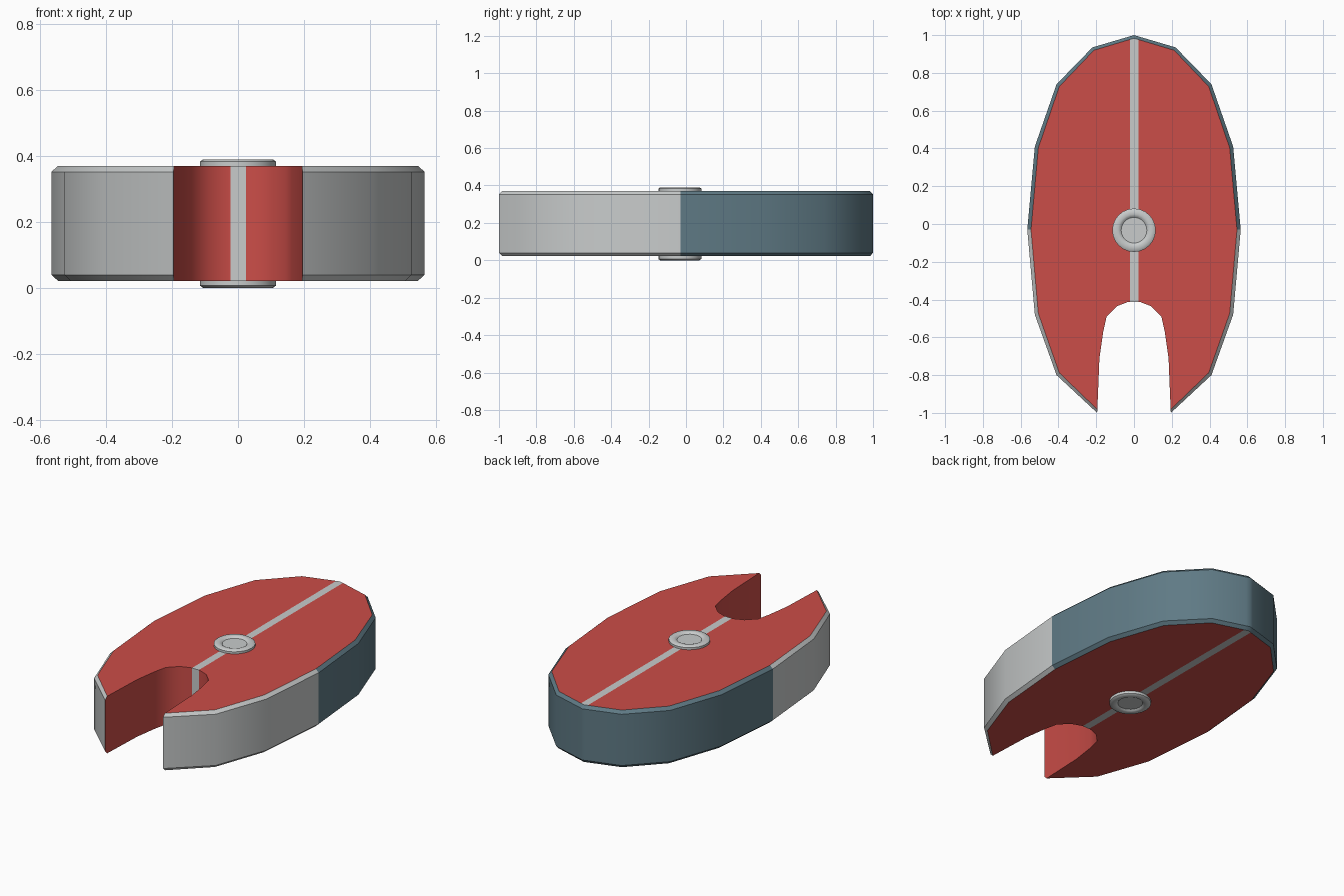
import bpy, bmesh, math

if "Cube" in bpy.data.objects:
    bpy.data.objects.remove(bpy.data.objects["Cube"])


def material(name, rgb):
    m = bpy.data.materials.new(name)
    m.diffuse_color = (*rgb, 1)
    m.use_nodes = True
    m.node_tree.nodes["Principled BSDF"].inputs["Base Color"].default_value = m.diffuse_color
    return m


RED = material("red", (0.60, 0.075, 0.065))
GREY = material("light grey", (0.58, 0.60, 0.60))
BLUE = material("slate blue", (0.115, 0.195, 0.235))


def finish(bm, name, mats, angle):
    bmesh.ops.recalc_face_normals(bm, faces=bm.faces)
    me = bpy.data.meshes.new(name)
    bm.to_mesh(me)
    bm.free()
    for m in mats:
        me.materials.append(m)
    ob = bpy.data.objects.new(name, me)
    bpy.context.collection.objects.link(ob)
    bpy.ops.object.select_all(action='DESELECT')
    ob.select_set(True)
    bpy.context.view_layer.objects.active = ob
    bpy.ops.object.shade_smooth_by_angle(angle=math.radians(angle))
    return ob


# Body outline: right half of the rim, then of the notch
rim = [(0, 1.0), (0.22, 0.935), (0.41, 0.74), (0.525, 0.41), (0.565, -0.03),
       (0.525, -0.48), (0.41, -0.80), (0.195, -1.0)]
notch = [(0.183, -0.71), (0.163, -0.57), (0.145, -0.49), (0.09, -0.435), (0.03, -0.412)]
half = rim + notch
outline = half + [(-x, y) for x, y in reversed(half[1:])]
n = len(outline)
R, N = len(rim), len(notch)


def is_rim(i):
    return i < R or i > n - R


def inset(i):
    x, y = outline[i]
    if not is_rim(i):
        return x, y
    if i in (R - 1, n - R + 1):
        return x * 0.995, y + 0.018
    return x * 0.965, -0.03 + (y + 0.03) * 0.984


# Body: chamfered slab, colours by face position
bm = bmesh.new()
rings = []
for z, small in ((0.022, True), (0.04, False), (0.352, False), (0.37, True)):
    rings.append([bm.verts.new((*(inset(i) if small else outline[i]), z)) for i in range(n)])
for a, b in zip(rings, rings[1:]):
    for i in range(n):
        j = (i + 1) % n
        if is_rim(i) and is_rim(j):
            f = bm.faces.new((a[i], a[j], b[j], b[i]))
            f.material_index = 2 if (a[i].co.y + a[j].co.y) / 2 > -0.03 else 1
# Notch walls run full height so that they stay flat
for i in range(R - 1, n - R + 1):
    for a, b in zip(rings, rings[1:]):
        bm.faces.new((a[i], a[i + 1], b[i + 1], b[i]))
for r in (rings[0], rings[-1]):
    bm.faces.new(r)

# Centre stripe cut into the caps and the notch wall
LEFT, RIGHT = -0.022, 0.024
for x in (LEFT, RIGHT):
    bmesh.ops.bisect_plane(bm, geom=bm.verts[:] + bm.edges[:] + bm.faces[:],
                           plane_co=(x, 0, 0), plane_no=(1, 0, 0))
for f in bm.faces:
    if f.material_index == 0 and LEFT < f.calc_center_median().x < RIGHT:
        f.material_index = 1
finish(bm, "body", (RED, GREY, BLUE), 36)

# Hub: lathed pin with a dished face at each end
top = [(0, 0.380), (0.068, 0.380), (0.076, 0.387), (0.084, 0.390), (0.105, 0.390), (0.115, 0.383)]
profile = top + [(r, 0.39 - z) for r, z in reversed(top)]
bm = bmesh.new()
vs = [bm.verts.new((r, 0, z)) for r, z in profile]
es = [bm.edges.new(p) for p in zip(vs, vs[1:])]
bmesh.ops.spin(bm, geom=vs + es, cent=(0, 0, 0), axis=(0, 0, 1),
               angle=math.tau, steps=24, use_duplicate=False)
bmesh.ops.remove_doubles(bm, verts=bm.verts, dist=1e-4)
hub = finish(bm, "hub", (GREY,), 40)
hub.location = (0, -0.033, 0)
